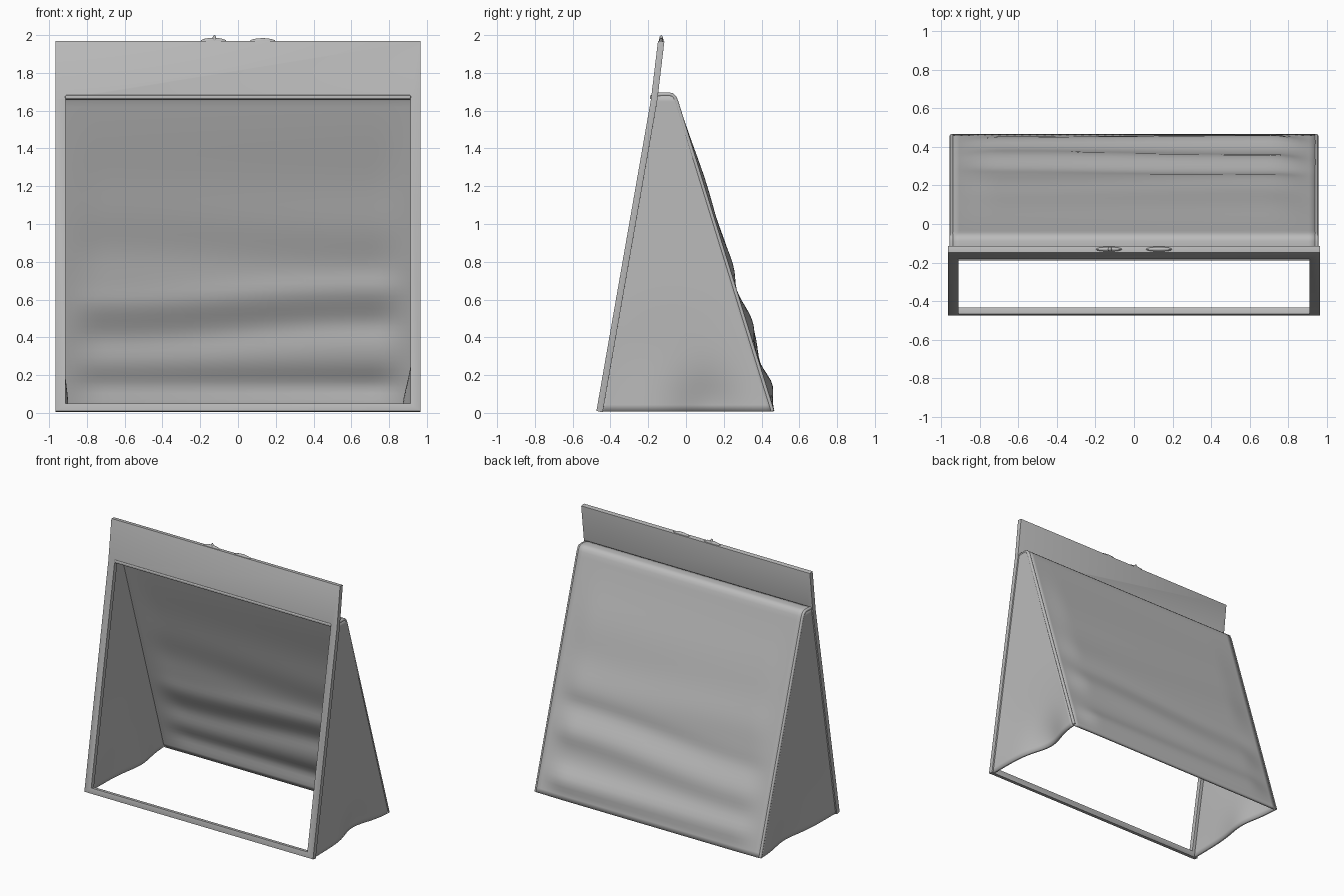
import bpy, bmesh, math

cube = bpy.data.objects.get("Cube")
if cube:
    bpy.data.objects.remove(cube, do_unlink=True)

grey = bpy.data.materials.new("soft_grey")
grey.use_nodes = True
grey.diffuse_color = (0.5, 0.5, 0.5, 1)
grey.node_tree.nodes["Principled BSDF"].inputs["Base Color"].default_value = (0.5, 0.5, 0.5, 1)


def finish(name, bm, thickness=0, bevel=0, offset=0):
    """Turn a bmesh into a smooth object with optional thickness and rounding."""
    mesh = bpy.data.meshes.new(name)
    bm.to_mesh(mesh)
    bm.free()
    mesh.materials.append(grey)
    obj = bpy.data.objects.new(name, mesh)
    bpy.context.collection.objects.link(obj)
    bpy.ops.object.select_all(action='DESELECT')
    obj.select_set(True)
    bpy.context.view_layer.objects.active = obj
    bpy.ops.object.shade_smooth_by_angle(angle=math.radians(40))
    if thickness:
        mod = obj.modifiers.new("thickness", 'SOLIDIFY')
        mod.thickness, mod.offset = thickness, offset
    if bevel:
        mod = obj.modifiers.new("rounding", 'BEVEL')
        mod.width, mod.segments, mod.limit_method = bevel, 3, 'ANGLE'
    return obj


def sheet(name, nu, nv, point, flip=False, thickness=0.018):
    """Grid of quads through point(u, v), given thickness."""
    bm = bmesh.new()
    rows = [[bm.verts.new(point(i / nu, j / nv)) for i in range(nu + 1)]
            for j in range(nv + 1)]
    for a, b in zip(rows, rows[1:]):
        for i in range(nu):
            quad = [a[i], a[i + 1], b[i + 1], b[i]]
            bm.faces.new(quad[::-1] if flip else quad)
    return finish(name, bm, thickness)


def bump(value, centre, width):
    return math.exp(-((value - centre) / width) ** 2)


SPLIT, TOP, HALF = 1.66, 1.97, 0.946


def front_y(z):
    return -0.476 + 0.175 * min(z, SPLIT) + 0.12 * max(z - SPLIT, 0)


def back_y(z):
    return 0.46 - 0.31 * z


# Front frame with its wide header, one piece around the opening
bm = bmesh.new()
outer = [(-0.965, 0.01), (0.965, 0.01), (0.965, SPLIT), (0.965, TOP), (-0.965, TOP), (-0.965, SPLIT)]
inner = [(-0.912, 0.05), (0.912, 0.05), (0.912, SPLIT), (-0.912, SPLIT)]
o = [bm.verts.new((x, front_y(z), z)) for x, z in outer]
n = [bm.verts.new((x, front_y(z), z)) for x, z in inner]
for face in ((o[0], o[1], n[1], n[0]), (o[1], o[2], n[2], n[1]),
             (o[5], o[0], n[0], n[3]), (n[3], n[2], o[2], o[3], o[4], o[5])):
    bm.faces.new(face)
finish("front_frame", bm, 0.034, 0.011, -1)

# Thin lip where the header meets the opening
bm = bmesh.new()
bmesh.ops.create_cube(bm, size=1)
for v in bm.verts:
    v.co = (v.co.x * 1.83, front_y(1.67) + 0.004 + v.co.y * 0.02, 1.672 + v.co.z * 0.02)
finish("header_lip", bm, 0, 0.006)


# Back panel: sagging cloth that rolls over the top into the header
ROLL = [(-0.062, 1.672), (-0.074, 1.683), (-0.09, 1.686), (-0.12, 1.686), (-0.155, 1.684)]
ROWS = 56


def back_point(u, v):
    x = (u * 2 - 1) * HALF
    row = round(v * ROWS) - (ROWS - len(ROLL))
    if row > 0:
        y, z = ROLL[row - 1]
        return x, y, z
    z = 0.008 + 1.645 * v * ROWS / (ROWS - len(ROLL))
    edge = min(1, (1 - abs(u * 2 - 1)) / 0.25)
    edge = edge * edge * (3 - 2 * edge)
    drift = 0.04 * math.sin(2.2 * x)
    folds = (0.034 * bump(z, 0.15, 0.08) + 0.032 * bump(z, 0.44 + drift, 0.1)
             - 0.012 * bump(z, 0.62 + drift, 0.07) + 0.022 * bump(z, 0.82 - drift, 0.16)
             + 0.015 * bump(z, 1.2, 0.25))
    return x, back_y(z) + folds * edge * (0.85 + 0.25 * x), z


sheet("back_panel", 48, ROWS, back_point, flip=True)

# Side panels, tucked inward along the lower edge
for name, side, tuck in (("left_side", 1, 0.07), ("right_side", -1, 0.04)):
    def side_point(u, v):
        z = 0.008 + 1.676 * v
        start, end = front_y(z) + 0.015, min(back_y(z), -0.06 - max(z - 1.672, 0)) if z > 1.67 else back_y(z)
        y = start + (end - start) * u
        fade = math.sin(math.pi * u) ** 0.8 if 0 < u < 1 else 0
        fold = tuck * bump(y, 0.14, 0.2) * bump(z, 0, 0.2) + 0.012 * bump(z, 0.3, 0.25)
        return side * (HALF - fold * fade), y, z
    sheet(name, 28, 48, side_point, flip=side < 0)

# Rounded seams down the two back corners
for name, side in (("left_seam", 1), ("right_seam", -1)):
    curve = bpy.data.curves.new(name, 'CURVE')
    curve.dimensions = '3D'
    curve.bevel_depth, curve.bevel_resolution, curve.use_fill_caps = 0.011, 3, True
    line = curve.splines.new('POLY')
    path = [(back_y(0.01), 0.01), (back_y(1.65), 1.65)] + ROLL
    line.points.add(len(path) - 1)
    for p, (y, z) in zip(line.points, path):
        p.co = (side * HALF, y, z, 1)
    curve.materials.append(grey)
    bpy.context.collection.objects.link(bpy.data.objects.new(name, curve))

# Small ridges on the header's top edge
for name, x, width, rise in (("ridge_right", -0.13, 0.07, 0.02), ("ridge_left", 0.13, 0.07, 0.018),
                             ("ridge_tip", -0.125, 0.012, 0.034)):
    bm = bmesh.new()
    bmesh.ops.create_uvsphere(bm, u_segments=16, v_segments=8, radius=1)
    for v in bm.verts:
        v.co = (x + v.co.x * width, front_y(TOP) + 0.017 + v.co.y * 0.012, 1.966 + v.co.z * rise)
    finish(name, bm)
